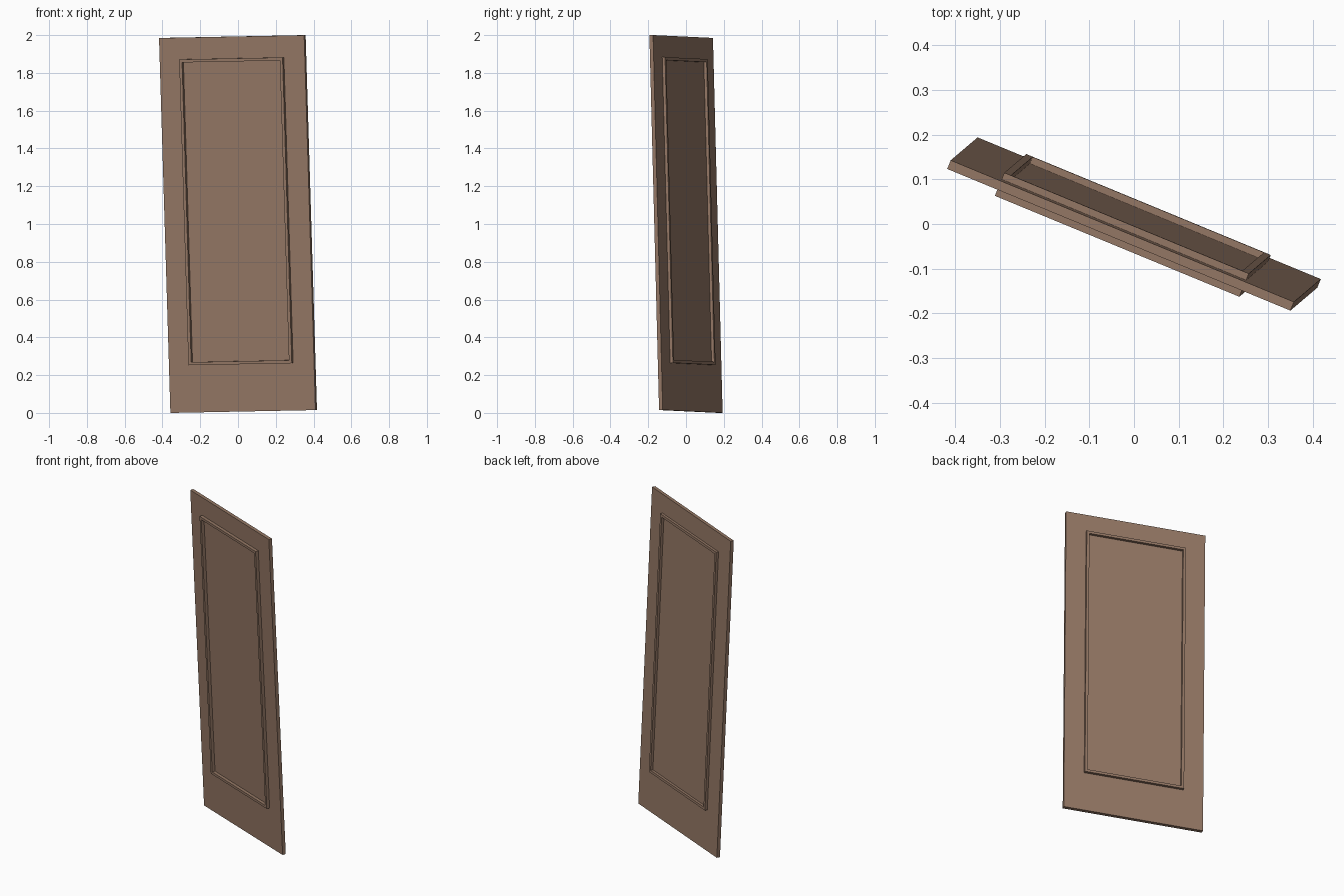
import bpy, bmesh
from mathutils import Vector, Matrix

if "Cube" in bpy.data.objects:
    bpy.data.objects.remove(bpy.data.objects["Cube"])

# Single wood colour
wood = bpy.data.materials.new("brown_wood")
wood.diffuse_color = (0.300, 0.188, 0.131, 1)
wood.use_nodes = True
wood.node_tree.nodes["Principled BSDF"].inputs["Base Color"].default_value = wood.diffuse_color

# Leaning pose of the door: width axis, depth axis, height axis
v = Vector((-0.060, -0.051, 1.98)).normalized()
u = Vector((0.768, -0.317, 0.015))
u = (u - v * u.dot(v)).normalized()
n = v.cross(u)                      # points to the back
pose = Matrix((u, n, v)).transposed().to_4x4()
pose.translation = (0, 0, 1.0)

W, H, T = 0.831, 1.986, 0.021       # door slab size
FW, FH, FZ = 0.592, 1.62, 0.068     # moulding outer size and its height offset
STRIP = 0.016                       # moulding width


def finish(bm, name):
    bmesh.ops.recalc_face_normals(bm, faces=bm.faces)
    mesh = bpy.data.meshes.new(name)
    bm.to_mesh(mesh)
    bm.free()
    mesh.materials.append(wood)
    ob = bpy.data.objects.new(name, mesh)
    ob.matrix_world = pose
    bpy.context.collection.objects.link(ob)


def moulding(name, y0, y1):
    """Mitred rectangular frame running from depth y0 to depth y1."""
    bm = bmesh.new()
    rings = []
    for y in (y0, y1):
        for inset in (0, STRIP):
            a, b = FW / 2 - inset, FH / 2 - inset
            rings.append([bm.verts.new((x * a, y, FZ + z * b))
                          for x, z in ((-1, -1), (1, -1), (1, 1), (-1, 1))])
    base_out, base_in, top_out, top_in = rings
    loop = (base_out, base_in, top_in, top_out)
    for r, s in zip(loop, loop[1:] + loop[:1]):
        for i in range(4):
            j = (i + 1) % 4
            bm.faces.new((r[i], r[j], s[j], s[i]))
    finish(bm, name)


# Door slab
bm = bmesh.new()
bmesh.ops.create_cube(bm, size=1)
bmesh.ops.scale(bm, vec=(W, T, H), verts=bm.verts)
finish(bm, "door_slab")

# Raised rectangular mouldings on both faces
moulding("front_moulding", -T / 2 + 0.002, -T / 2 - 0.019)
moulding("back_moulding", T / 2 - 0.002, T / 2 + 0.016)
